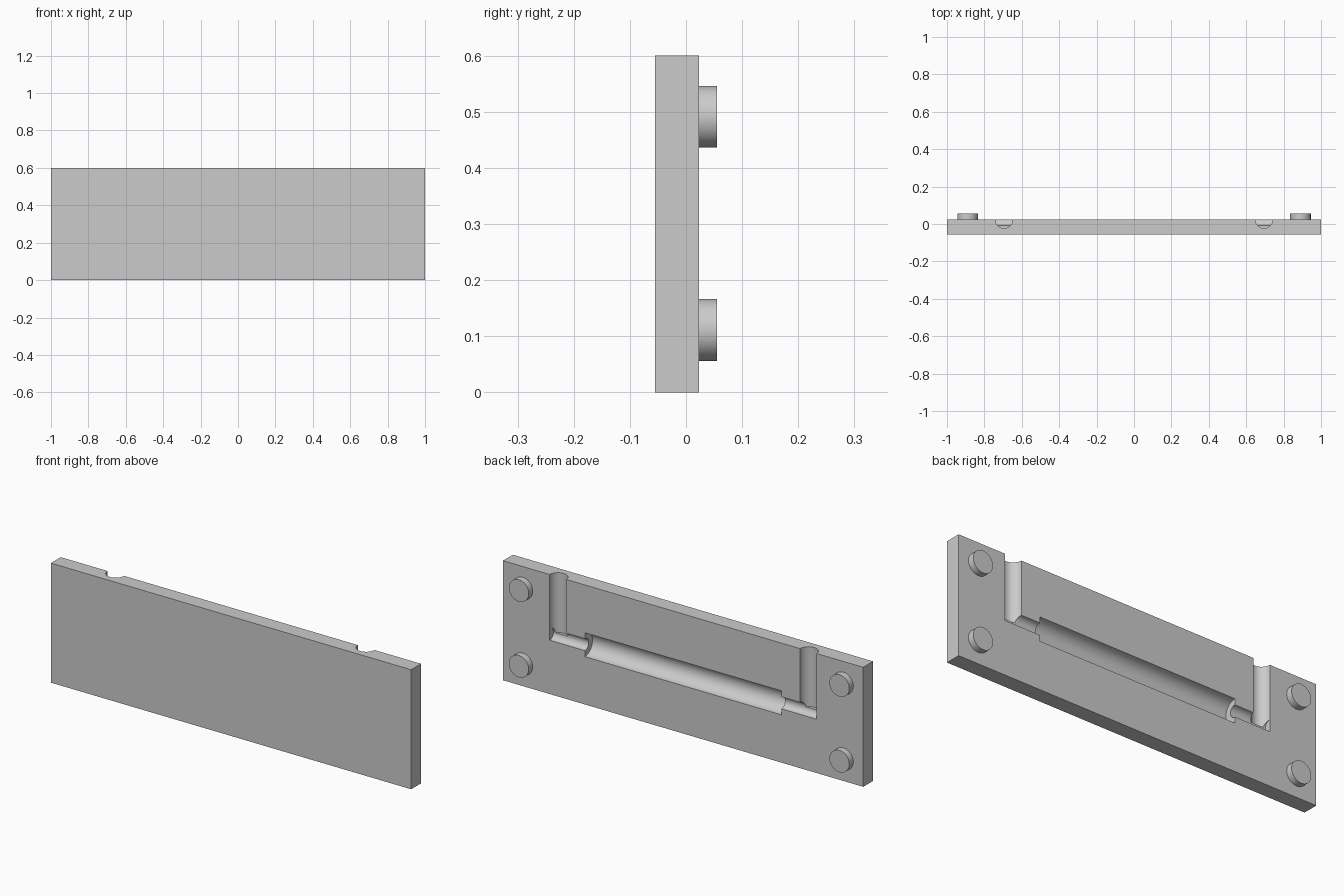
import bpy
import math

cube = bpy.data.objects.get("Cube")
if cube:
    bpy.data.objects.remove(cube, do_unlink=True)

BACK = 0.023          # y of the moulded face
FRONT = -0.055        # y of the plain face
AXIS_Z = 0.30         # height of the horizontal channel
PORT_X = 0.695        # distance of the vertical channels from the centre
PORT_R = 0.046

grey = bpy.data.materials.new("light_grey")
grey.use_nodes = True
colour = (0.6, 0.6, 0.6, 1)
grey.diffuse_color = colour
grey.node_tree.nodes["Principled BSDF"].inputs["Base Color"].default_value = colour


def cylinder(name, radius, length, centre, rotation):
    bpy.ops.mesh.primitive_cylinder_add(vertices=64, radius=radius, depth=length,
                                        location=centre, rotation=rotation)
    obj = bpy.context.object
    obj.name = name
    obj.data.materials.append(grey)
    return obj


def smooth(obj):
    bpy.ops.object.select_all(action='DESELECT')
    obj.select_set(True)
    bpy.context.view_layer.objects.active = obj
    bpy.ops.object.shade_smooth_by_angle(angle=math.radians(30))


# Flat mould plate
bpy.ops.mesh.primitive_cube_add(size=1, location=(0, (FRONT + BACK) / 2, 0.3))
plate = bpy.context.object
plate.name = "mould_plate"
plate.scale = (2, BACK - FRONT, 0.6)
bpy.ops.object.transform_apply(location=True, rotation=True, scale=True)
plate.data.materials.append(grey)

# Half-round channels: wide cavity, narrow runner, two vertical ports
along_x = (0, math.pi / 2, 0)
cutters = [
    cylinder("runner_cutter", 0.03, 2 * (PORT_X + PORT_R), (0, BACK, AXIS_Z), along_x),
    cylinder("cavity_cutter", 0.06, 1.09, (0, BACK, AXIS_Z), along_x),
]
for side in (-1, 1):
    cutters.append(cylinder("port_cutter", PORT_R, 0.4,
                            (side * PORT_X, BACK, AXIS_Z + 0.2), (0, 0, 0)))

for cutter in cutters:
    cutter.hide_render = True
    cut = plate.modifiers.new("cut", 'BOOLEAN')
    cut.operation = 'DIFFERENCE'
    cut.solver = 'EXACT'
    cut.object = cutter
    bpy.context.view_layer.objects.active = plate
    bpy.ops.object.modifier_apply(modifier=cut.name)
    bpy.data.objects.remove(cutter, do_unlink=True)
smooth(plate)

# Round locating pegs near the corners
for side, x in (("right", -0.89), ("left", 0.89)):
    for level, z in (("lower", 0.111), ("upper", 0.491)):
        peg = cylinder(f"{level}_{side}_peg", 0.055, 0.042, (x, 0.034, z),
                       (math.pi / 2, 0, 0))
        smooth(peg)
